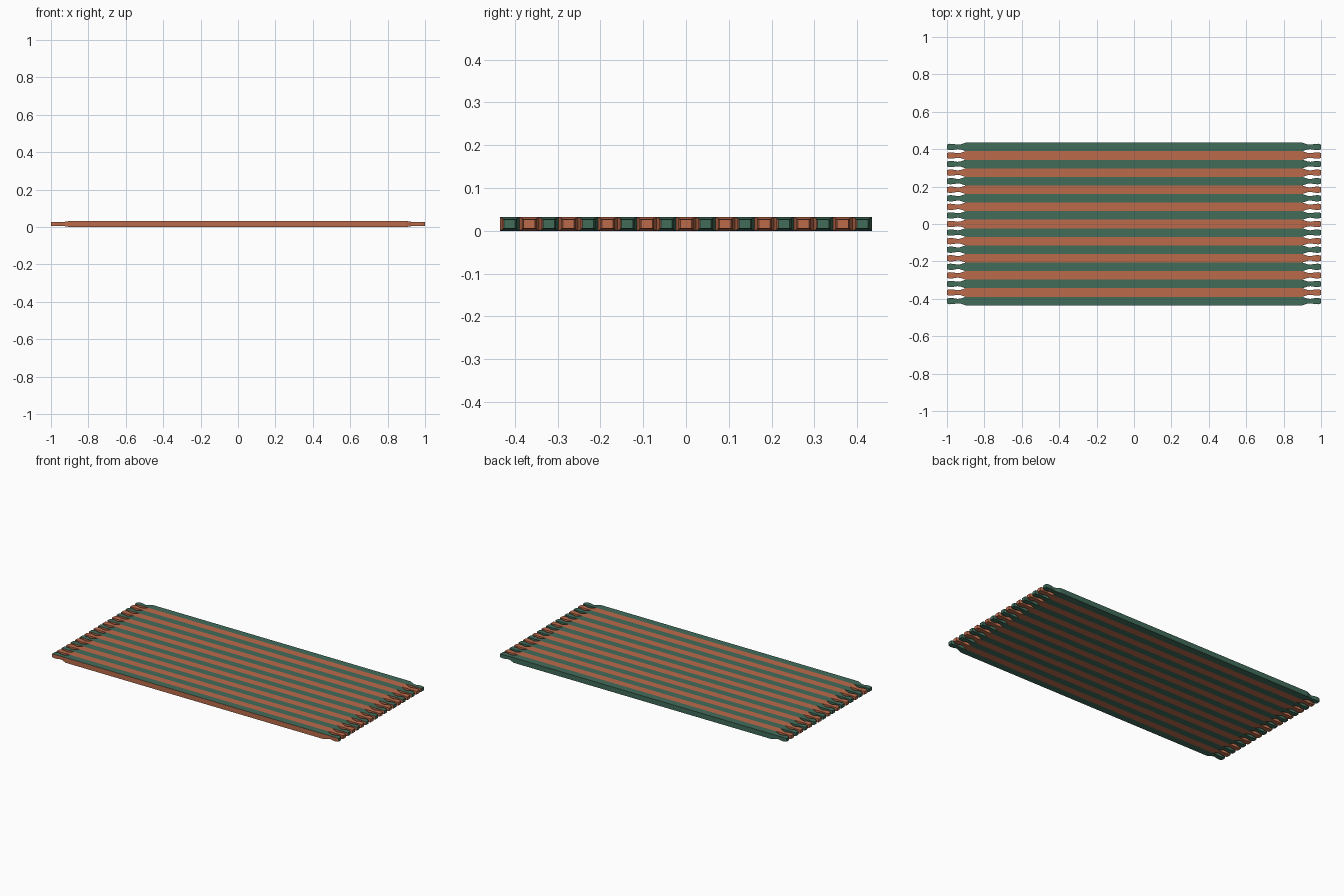
import bpy, bmesh

if "Cube" in bpy.data.objects:
    bpy.data.objects.remove(bpy.data.objects["Cube"])

COUNT = 19
WIDTH = 0.87
PITCH = WIDTH / COUNT
MID_Z = 0.016


def material(name, col):
    m = bpy.data.materials.new(name)
    m.diffuse_color = (*col, 1)
    m.use_nodes = True
    m.node_tree.nodes["Principled BSDF"].inputs["Base Color"].default_value = m.diffuse_color
    return m


green = material("dark green", (0.053, 0.150, 0.102))
orange = material("terracotta orange", (0.50, 0.146, 0.070))

# Lengthwise outline of one cord: x, half width, half height
half = [(1.0, 0.013, 0.010), (0.985, 0.017, 0.012), (0.968, 0.016, 0.012),
        (0.945, 0.012, 0.010), (0.93, 0.013, 0.011), (0.90, PITCH / 2, 0.016)]
stations = [(-x, w, h) for x, w, h in half] + half[::-1]


def cord(name, y, is_green):
    bm = bmesh.new()
    rings = []
    for x, w, h in stations:
        rings.append([bm.verts.new((x, y + sy * w, MID_Z + sz * h))
                      for sy, sz in ((-1, -1), (1, -1), (1, 1), (-1, 1))])
    for a, b in zip(rings, rings[1:]):
        for i in range(4):
            j = (i + 1) % 4
            f = bm.faces.new((a[i], a[j], b[j], b[i]))
            # Green cords have an orange front edge
            f.material_index = 1 if (i == 3 or not is_green) else 0
    for ring in (rings[0], rings[-1]):
        bm.faces.new(ring).material_index = 0 if is_green else 1
    bmesh.ops.recalc_face_normals(bm, faces=bm.faces)
    me = bpy.data.meshes.new(name)
    bm.to_mesh(me)
    bm.free()
    me.materials.append(green)
    me.materials.append(orange)
    ob = bpy.data.objects.new(name, me)
    bpy.context.collection.objects.link(ob)


# Alternating striped cords with knotted fringe ends
for k in range(COUNT):
    is_green = k % 2 == 0
    cord(f"{'green' if is_green else 'orange'}_stripe_{k:02d}",
         (k - (COUNT - 1) / 2) * PITCH, is_green)
